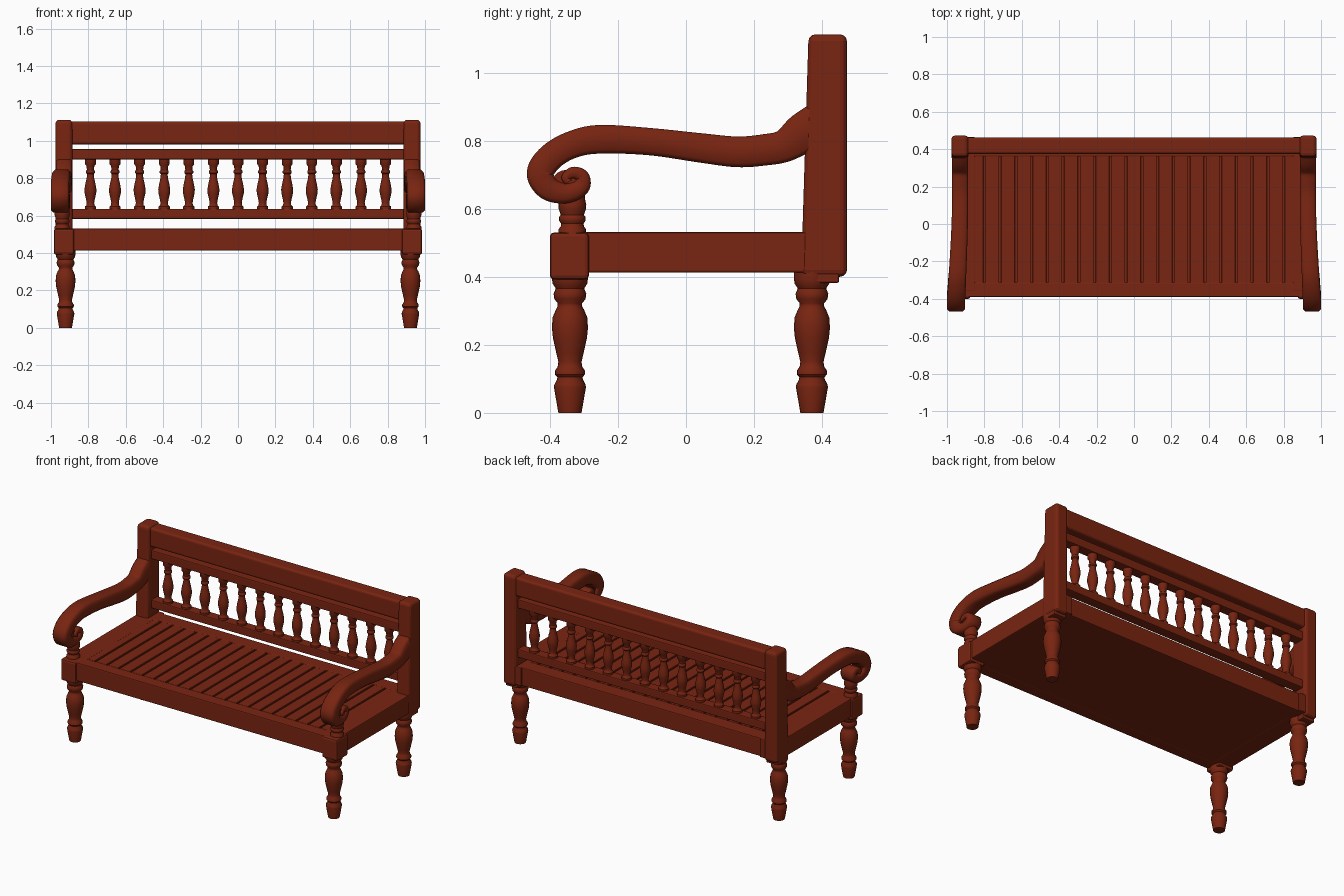
import bpy, bmesh, math
from mathutils import Vector

if "Cube" in bpy.data.objects:
    bpy.data.objects.remove(bpy.data.objects["Cube"])

wood = bpy.data.materials.new("red_brown_wood")
wood.diffuse_color = (0.19, 0.018, 0.0055, 1)
wood.use_nodes = True
wood.node_tree.nodes["Principled BSDF"].inputs["Base Color"].default_value = wood.diffuse_color


def finish(name, bm, smooth=None, bevel=0, segments=2):
    bmesh.ops.recalc_face_normals(bm, faces=bm.faces[:])
    me = bpy.data.meshes.new(name)
    bm.to_mesh(me)
    bm.free()
    me.materials.append(wood)
    ob = bpy.data.objects.new(name, me)
    bpy.context.collection.objects.link(ob)
    if bevel:
        mod = ob.modifiers.new("soft_edges", "BEVEL")
        mod.width, mod.segments = bevel, segments
        mod.limit_method = "ANGLE"
    if smooth:
        bpy.ops.object.select_all(action="DESELECT")
        ob.select_set(True)
        bpy.context.view_layer.objects.active = ob
        bpy.ops.object.shade_smooth_by_angle(angle=math.radians(smooth))
    return ob


def box(name, x0, x1, y0, y1, z0, z1, bevel=0.006, segments=2):
    bm = bmesh.new()
    bmesh.ops.create_cube(bm, size=1)
    for v in bm.verts:
        v.co = ((x0 + x1) / 2 + v.co.x * (x1 - x0),
                (y0 + y1) / 2 + v.co.y * (y1 - y0),
                (z0 + z1) / 2 + v.co.z * (z1 - z0))
    return finish(name, bm, bevel=bevel, segments=segments)


def loft(name, rings, smooth):
    """Skin a list of equal-length closed rings and cap both ends."""
    bm = bmesh.new()
    vs = [[bm.verts.new(p) for p in ring] for ring in rings]
    n = len(vs[0])
    for a, b in zip(vs, vs[1:]):
        for i in range(n):
            bm.faces.new((a[i], a[(i + 1) % n], b[(i + 1) % n], b[i]))
    bm.faces.new(vs[0])
    bm.faces.new(vs[-1])
    return finish(name, bm, smooth)


def turned(name, x, y, profile, sides=20):
    """Lathe a (radius, z) profile about a vertical axis."""
    rings = []
    for r, z in profile:
        rings.append([(x + r * math.cos(2 * math.pi * i / sides),
                       y + r * math.sin(2 * math.pi * i / sides), z)
                      for i in range(sides)])
    return loft(name, rings, 40)


def spline(points, steps=7):
    """Catmull-Rom through the given points."""
    p = [Vector(q) for q in points]
    p = [2 * p[0] - p[1]] + p + [2 * p[-1] - p[-2]]
    out = []
    for i in range(1, len(p) - 2):
        a, b, c, d = p[i - 1:i + 3]
        for s in range(steps):
            t = s / steps
            out.append(0.5 * (2 * b + (c - a) * t + (2 * a - 5 * b + 4 * c - d) * t * t
                              + (3 * b - a - 3 * c + d) * t ** 3))
    return out + [p[-2]]


LEG = [(.034, 0), (.047, .075), (.046, .083), (.038, .098), (.037, .105), (.044, .113),
       (.044, .124), (.036, .136), (.034, .150), (.040, .175), (.050, .22), (.053, .25),
       (.051, .28), (.042, .302), (.036, .313), (.036, .322), (.046, .335), (.048, .35),
       (.044, .36), (.042, .366), (.051, .38), (.053, .395), (.053, .42)]
STUMP = [(.040, .52), (.040, .54), (.034, .548), (.033, .556), (.039, .565), (.039, .575),
         (.034, .582), (.040, .600), (.041, .612), (.038, .625), (.036, .65)]
SPINDLE = [(.030, .63), (.030, .648), (.022, .655), (.020, .668), (.024, .69), (.031, .72),
           (.032, .74), (.027, .77), (.020, .80), (.018, .822), (.024, .828), (.024, .838),
           (.019, .845), (.021, .865), (.029, .875), (.029, .905)]

# Arm centre line with half thickness: back post, long wave, then the scroll
ARM = [(.40, .85, .068), (.345, .822, .060), (.29, .785, .048), (.232, .773, .046),
       (.15, .767, .045), (.04, .779, .043), (-.106, .797, .040), (-.253, .804, .042),
       (-.335, .788, .040), (-.397, .752, .040), (-.428, .704, .040), (-.404, .659, .035),
       (-.352, .645, .029), (-.309, .664, .026), (-.305, .695, .020), (-.332, .706, .017),
       (-.353, .692, .013), (-.345, .678, .011)]


def arm(name, side):
    pts = spline(ARM)
    rings = []
    for i, p in enumerate(pts):
        a, b = pts[max(i - 1, 0)], pts[min(i + 1, len(pts) - 1)]
        tan = Vector((b.y - a.y, b.x - a.x)).normalized()  # (z, y) direction
        ny, nz = tan.x, -tan.y
        h = p.z
        front = min(1, max(0, (0.1 - p.x) / 0.5)) ** 1.5
        cx, w = .930 + .022 * front, .043 + .006 * front
        c = min(.012, h * .45)
        section = [(-w, -h + c), (-w, h - c), (-w + c, h), (w - c, h),
                   (w, h - c), (w, -h + c), (w - c, -h), (-w + c, -h)]
        rings.append([(side * (cx + u), p.x + ny * v, p.y + nz * v) for u, v in section])
    return loft(name, rings, 50)


# Legs, posts, corner blocks and arms on both sides
for side, label in ((-1, "left"), (1, "right")):
    def sbox(name, a, b, *rest, **kw):
        lo, hi = sorted((side * a, side * b))
        return box(f"{label}_{name}", lo, hi, *rest, **kw)

    turned(f"{label}_front_leg", side * .922, -.341, LEG)
    turned(f"{label}_back_leg", side * .922, .370, LEG)
    sbox("front_corner_block", .875, .985, -.40, -.285, .392, .53, bevel=.012)
    sbox("back_post_foot", .885, .972, .36, .45, .382, .43)
    post = sbox("back_post", .885, .976, .36, .473, .40, 1.112, bevel=.02, segments=3)
    for v in post.data.vertices:  # post deepens toward the seat
        if v.co.z < .5 and v.co.y < .4:
            v.co.y = .338
    sbox("side_rail", .85, .972, -.36, .466, .412, .531)
    turned(f"{label}_arm_support", side * .94, -.334, STUMP)
    arm(f"{label}_arm", side)
    # Solid eye inside the scroll, set back from the arm faces
    bm = bmesh.new()
    bmesh.ops.create_cone(bm, cap_ends=True, segments=20, radius1=.042, radius2=.042, depth=.07)
    for v in bm.verts:
        v.co = (side * .95 + v.co.z, -.352 + v.co.x, .672 + v.co.y)
    finish(f"{label}_scroll_eye", bm, 40)

# Seat: solid base, front and back rails, slats with thin grooves
box("seat_base", -.965, .965, -.385, .44, .413, .518)
box("front_rail", -.96, .96, -.39, -.312, .412, .53)
box("back_seat_rail", -.96, .96, .36, .455, .412, .53)
COUNT, FIRST, GAP = 20, -.80, .010
pitch = -2 * FIRST / (COUNT - 1)
edges = [-.87] + [FIRST + pitch * i for i in range(COUNT)] + [.87]
for i, (a, b) in enumerate(zip(edges, edges[1:])):
    box(f"seat_slat_{i + 1}", a + GAP / 2, b - GAP / 2, -.315, .362, .50, .529, bevel=.002, segments=1)

# Backrest rails and turned spindles
box("top_rail", -.90, .90, .374, .463, .98, 1.102, bevel=.014, segments=3)
box("upper_spindle_rail", -.90, .90, .382, .448, .90, .956)
box("lower_spindle_rail", -.90, .90, .382, .448, .583, .636)
for i in range(13):
    turned(f"back_spindle_{i + 1}", (i - 6) * .1315, .415, SPINDLE, 16)
